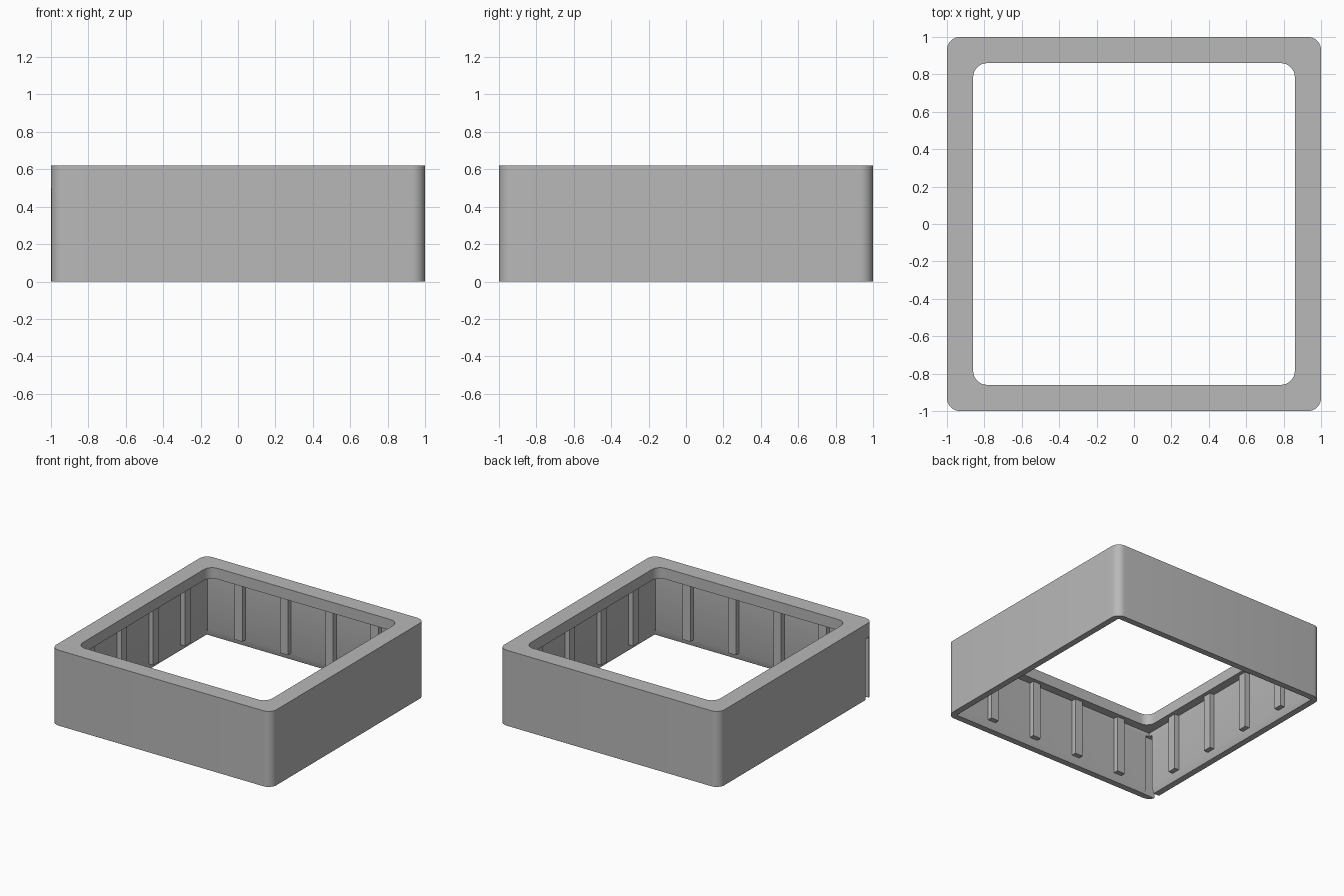
import bpy, bmesh
from math import cos, sin, pi, radians
from mathutils import Matrix

if "Cube" in bpy.data.objects:
    bpy.data.objects.remove(bpy.data.objects["Cube"])

HEIGHT, CEILING, RIM = 0.62, 0.53, 0.06
CAVITY, RIB_FACE = 0.93, 0.89

grey = bpy.data.materials.new("light grey")
grey.use_nodes = True
grey.diffuse_color = (0.48, 0.48, 0.48, 1)
grey.node_tree.nodes["Principled BSDF"].inputs["Base Color"].default_value = grey.diffuse_color


def make_object(name, bm):
    bmesh.ops.recalc_face_normals(bm, faces=bm.faces)
    mesh = bpy.data.meshes.new(name)
    bm.to_mesh(mesh)
    bm.free()
    mesh.materials.append(grey)
    obj = bpy.data.objects.new(name, mesh)
    bpy.context.collection.objects.link(obj)
    return obj


def box(name, low, high):
    bm = bmesh.new()
    size = [b - a for a, b in zip(low, high)]
    centre = [(a + b) / 2 for a, b in zip(low, high)]
    bmesh.ops.create_cube(bm, size=1, matrix=Matrix.Translation(centre) @ Matrix.Diagonal((*size, 1)))
    return make_object(name, bm)


def ring(bm, half, radius, z, steps=8):
    """Loop of vertices around a rounded square."""
    verts = []
    for corner in range(4):
        mid = pi / 4 + corner * pi / 2
        cx = (half - radius) * (1 if cos(mid) > 0 else -1)
        cy = (half - radius) * (1 if sin(mid) > 0 else -1)
        for i in range(steps + 1):
            a = corner * pi / 2 + i / steps * pi / 2
            verts.append(bm.verts.new((cx + radius * cos(a), cy + radius * sin(a), z)))
    return verts


# Hollow square frame: outer wall, top lip, cavity and flared bottom rim
bm = bmesh.new()
loops = [ring(bm, *r) for r in (
    (1.0, 0.07, 0), (1.0, 0.07, HEIGHT),
    (0.86, 0.075, HEIGHT), (0.86, 0.075, CEILING),
    (CAVITY, 0.004, CEILING), (CAVITY, 0.004, RIM),
    (0.948, 0.01, 0))]
for a, b in zip(loops, loops[1:] + loops[:1]):
    for i in range(len(a)):
        j = (i + 1) % len(a)
        bm.faces.new((a[i], a[j], b[j], b[i]))
frame = make_object("square_frame", bm)

# Narrow cable slot through the wall beside one corner
cutter = box("slot_cutter", (-1.1, -0.95, -0.1), (-0.9, -0.90, 0.5))
cutter.hide_render = True
cut = frame.modifiers.new("slot", 'BOOLEAN')
cut.operation = 'DIFFERENCE'
cut.solver = 'EXACT'
cut.object = cutter
bpy.context.view_layer.objects.active = frame
frame.select_set(True)
bpy.ops.object.modifier_apply(modifier=cut.name)
bpy.data.objects.remove(cutter)
bpy.ops.object.shade_smooth_by_angle(angle=radians(30))

# Four upright ribs on each inner wall
for side, wall in enumerate(("back", "right", "front", "left")):
    for n in range(4):
        x = (n - 1.5) * 0.413
        rib = box(f"{wall}_rib_{n + 1}", (x - 0.036, RIB_FACE, RIM),
                  (x + 0.036, CAVITY + 0.005, CEILING + 0.005))
        rib.data.transform(Matrix.Rotation(side * pi / 2, 4, 'Z'))
